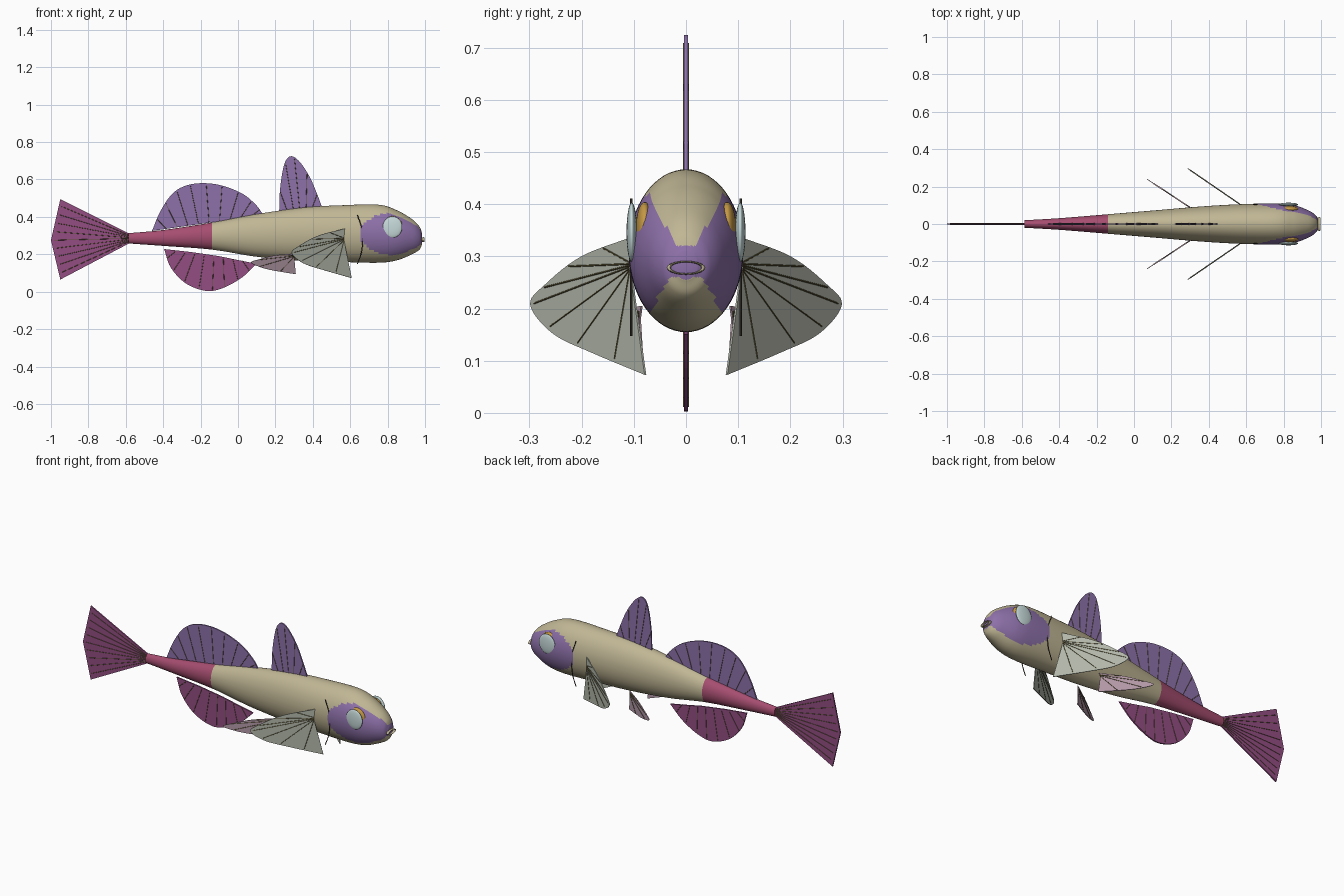
import bpy, bmesh, math
from mathutils import Vector, Matrix

if "Cube" in bpy.data.objects:
    bpy.data.objects.remove(bpy.data.objects["Cube"])


def mat(name, r, g, b):
    m = bpy.data.materials.new(name)
    m.diffuse_color = (r, g, b, 1)
    m.use_nodes = True
    m.node_tree.nodes["Principled BSDF"].inputs["Base Color"].default_value = m.diffuse_color
    return m


BEIGE = mat("beige skin", .53, .47, .30)
PURPLE = mat("purple face", .27, .165, .40)
RED = mat("raspberry tail", .38, .075, .16)
MAGENTA = mat("magenta fin", .29, .075, .22)
GREY = mat("pale grey fin", .47, .50, .42)
PINK = mat("pale pink fin", .47, .33, .40)
WHITE = mat("eye white", .58, .71, .71)
GOLD = mat("eye gold", .56, .32, .06)
OLIVE = mat("olive rays", .12, .10, .04)
DARK = mat("dark gill", .05, .04, .03)


def finish(bm, name, mats, angle=None):
    bmesh.ops.recalc_face_normals(bm, faces=bm.faces)
    me = bpy.data.meshes.new(name)
    bm.to_mesh(me)
    bm.free()
    for m in mats:
        me.materials.append(m)
    ob = bpy.data.objects.new(name, me)
    bpy.context.collection.objects.link(ob)
    if angle:
        bpy.ops.object.select_all(action='DESELECT')
        ob.select_set(True)
        bpy.context.view_layer.objects.active = ob
        bpy.ops.object.shade_smooth_by_angle(angle=math.radians(angle))
    return ob


def spline(pts, n):
    """Smooth curve through the points, n steps per span."""
    pts = [Vector(p) for p in pts]
    out = []
    for i in range(len(pts) - 1):
        b, c = pts[i], pts[i + 1]
        a = pts[i - 1] if i else b * 2 - c
        d = pts[i + 2] if i + 2 < len(pts) else c * 2 - b
        for k in range(n):
            t = k / n
            out.append(b + (c - a) * (t / 2) + (a * 2 - b * 5 + c * 4 - d) * (t * t / 2)
                       + (b * 3 - a - c * 3 + d) * (t ** 3 / 2))
    return out + [pts[-1]]


def tube(bm, p, q, r, sides=6):
    d = q - p
    m = Matrix.Translation((p + q) / 2) @ d.to_track_quat('Z', 'Y').to_matrix().to_4x4()
    bmesh.ops.create_cone(bm, cap_ends=True, segments=sides, radius1=r, radius2=r,
                          depth=d.length, matrix=m)


# Body: elliptical rings (x, bottom, top, half width)
stations = [(-.585, .258, .313, .02), (-.4, .245, .33, .031), (-.14, .225, .37, .052),
            (.1, .187, .415, .072), (.35, .165, .45, .093), (.55, .159, .462, .105),
            (.75, .155, .465, .11), (.85, .168, .435, .102), (.93, .20, .388, .074),
            (.97, .225, .348, .048), (.985, .255, .31, .022)]
N = 64
bm = bmesh.new()
rings = []
for x, lo, hi, w in spline(stations, 14):
    rings.append([bm.verts.new((x, w * math.sin(2 * math.pi * k / N),
                                (lo + hi) / 2 + (hi - lo) / 2 * math.cos(2 * math.pi * k / N)))
                  for k in range(N)])
for a, b in zip(rings, rings[1:]):
    for k in range(N):
        bm.faces.new((a[k], a[(k + 1) % N], b[(k + 1) % N], b[k]))
bm.faces.new(rings[0])
bm.faces.new(rings[-1])
for f in bm.faces:
    c = f.calc_center_median()
    edge = .02 + (c.z - .32) * .5 if c.z > .29 else .03 + (.26 - c.z) * .6
    if c.x < -.14:
        f.material_index = 2
    elif ((c.x - .825) / .175) ** 2 + ((c.z - .308) / .112) ** 2 < 1 and abs(c.y) > edge:
        f.material_index = 1
    elif c.x > .96 and .26 < c.z < .32:
        f.material_index = 1
finish(bm, "body", [BEIGE, PURPLE, RED], 50)


# Fins: flat plates with slim rays running from root to rim
def fin(name, rim, base, color, place, normal, rays, roots, smooth=True, t=.004):
    edge = spline([p + (0,) for p in rim], 6) if smooth else [Vector(p + (0,)) for p in rim]
    outline = [place(p[0], p[1]) for p in edge] + [place(*p) for p in base]
    bm = bmesh.new()
    f = bm.faces.new([bm.verts.new(p - normal * t) for p in outline])
    ext = bmesh.ops.extrude_face_region(bm, geom=[f])
    bmesh.ops.translate(bm, vec=normal * 2 * t,
                        verts=[v for v in ext['geom'] if isinstance(v, bmesh.types.BMVert)])
    bmesh.ops.triangulate(bm, faces=[g for g in bm.faces if len(g.verts) > 4])
    finish(bm, name, [color])
    # rays on both faces
    bm = bmesh.new()
    r0, r1 = Vector(roots[0]), Vector(roots[1])
    for i in range(rays):
        s = (i + .7) / (rays + .4)
        j = s * (len(edge) - 1)
        k = min(int(j), len(edge) - 2)
        e = edge[k].lerp(edge[k + 1], j - k).to_2d()
        r = r0.lerp(r1, s)
        e = r.lerp(e, .96)
        for side in (-1, 1):
            off = normal * side * t
            tube(bm, place(*r) + off, place(*e) + off, .0016)
    finish(bm, name + "_rays", [OLIVE])


def flat(x, z):
    return Vector((x, 0, z))


Y = Vector((0, 1, 0))
fin("front_dorsal_fin",
    [(.22, .42), (.225, .55), (.247, .68), (.28, .724), (.325, .70), (.38, .62), (.42, .53), (.45, .45)],
    [], PURPLE, flat, Y, 5, [(.24, .43), (.42, .45)])
fin("rear_dorsal_fin",
    [(-.46, .325), (-.415, .43), (-.35, .525), (-.27, .57), (-.17, .58), (-.07, .563), (.03, .52),
     (.1, .46), (.135, .41)],
    [], PURPLE, flat, Y, 9, [(-.42, .33), (.11, .41)])
fin("anal_fin",
    [(-.395, .228), (-.36, .13), (-.28, .045), (-.17, .004), (-.08, .02), (.02, .075), (.1, .15)],
    [(.02, .165), (-.1, .19), (-.25, .212)], MAGENTA, flat, Y, 8, [(-.37, .22), (.06, .16)])
fin("tail_fin", [(-.95, .495), (-.975, .385), (-1, .275), (-.975, .17), (-.95, .065)],
    [(-.575, .262), (-.575, .308)], MAGENTA, flat, Y, 9, [(-.58, .303), (-.58, .267)], False)

for s, tag in ((-1, "right"), (1, "left")):
    n = Vector((.685, s, 0)).normalized()

    def chest(x, z):
        return Vector((x, s * (.11 + (.56 - x) * .685), z))

    def belly(x, z):
        return Vector((x, s * (.088 + (.30 - x) * .66), z))

    fin(tag + "_pectoral_fin",
        [(.57, .337), (.43, .30), (.33, .247), (.287, .207), (.35, .152), (.46, .115), (.607, .073)],
        [(.565, .28)], GREY, chest, n, 7, [(.565, .29), (.565, .27)], t=.002)
    fin(tag + "_pelvic_fin",
        [(.305, .205), (.2, .195), (.12, .175), (.07, .155), (.14, .125), (.22, .108), (.308, .094)],
        [(.30, .18)], PINK, belly, n, 4, [(.30, .195), (.30, .185)], t=.002)

    # Eyes: gold ring dome with a pale disc outside it
    for part, y, size, m in (("eye_socket", .079, (.054, .018, .058), GOLD),
                             ("eye", .104, (.052, .01, .057), WHITE)):
        bm = bmesh.new()
        bmesh.ops.create_uvsphere(bm, u_segments=32, v_segments=20, radius=1,
                                  matrix=Matrix.Translation((.826, s * y, .346))
                                  @ Matrix.Diagonal((*size, 1)))
        finish(bm, tag + "_" + part, [m], 60)

    # Gill line: thin bowed wire
    bm = bmesh.new()
    arc = spline([(.638, s * .105, .41), (.662, s * .105, .34), (.667, s * .105, .28),
                  (.66, s * .105, .21), (.638, s * .105, .148)], 4)
    for p, q in zip(arc, arc[1:]):
        tube(bm, p, q, .0025)
    finish(bm, tag + "_gill_line", [DARK])

# Mouth: flattened ring on the snout
bpy.ops.mesh.primitive_torus_add(major_segments=32, minor_segments=8, major_radius=.033,
                                 minor_radius=.004, location=(.99, 0, .278),
                                 rotation=(0, math.pi / 2, 0))
mouth = bpy.context.object
mouth.name = "mouth"
mouth.scale = (.36, 1, 2)
mouth.data.materials.append(BEIGE)
bpy.ops.object.shade_smooth_by_angle(angle=math.radians(60))
